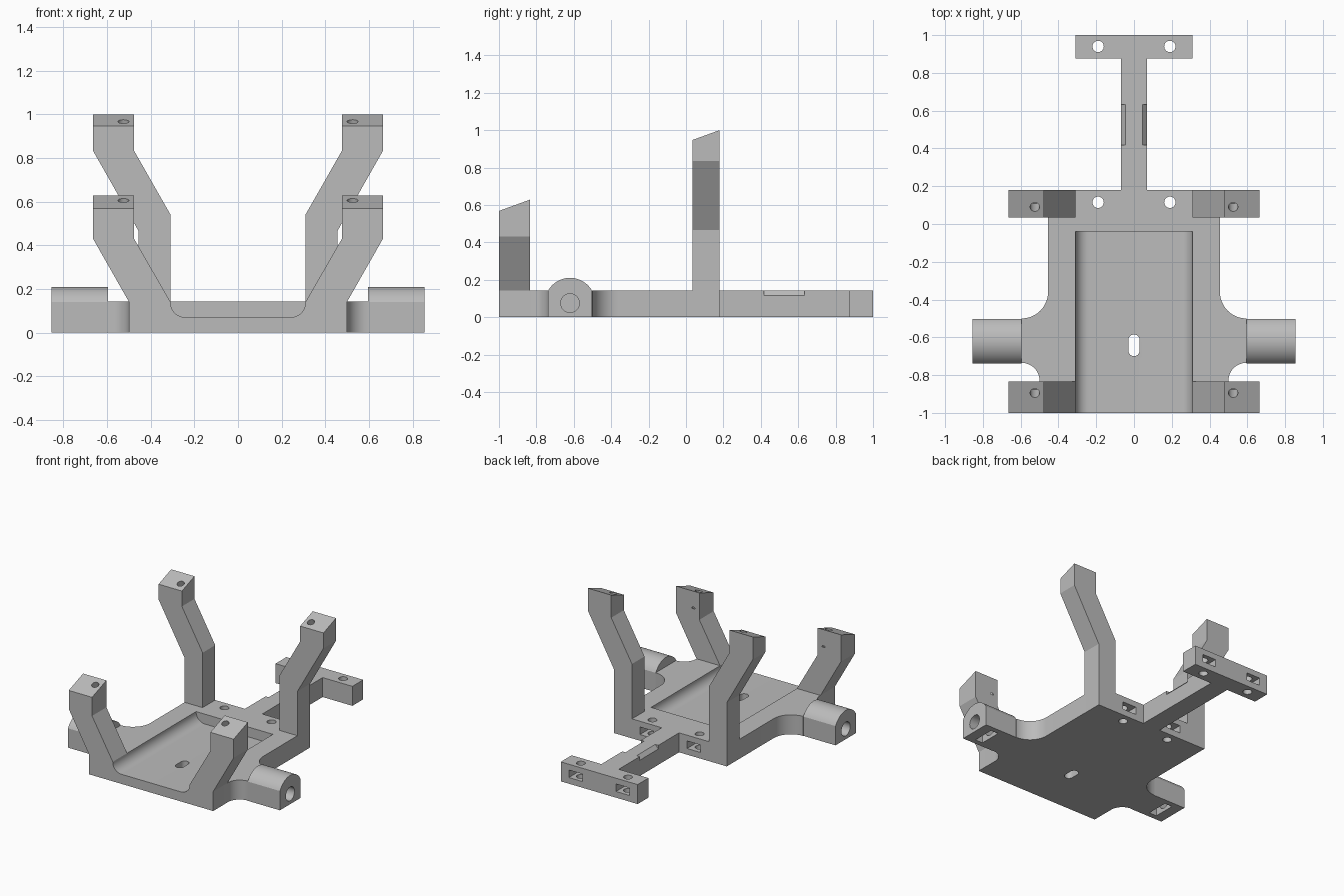
import bpy, bmesh, math
from mathutils import Matrix, Vector

cube = bpy.data.objects.get("Cube")
if cube:
    bpy.data.objects.remove(cube, do_unlink=True)

gray = bpy.data.materials.new("light_gray")
gray.use_nodes = True
color = (0.5, 0.5, 0.5, 1)
gray.diffuse_color = color
gray.node_tree.nodes["Principled BSDF"].inputs["Base Color"].default_value = color

PLATE_TOP = 0.142
TILT = math.radians(20)
AXES = {"x": lambda u, v, t: (t, u, v),
        "y": lambda u, v, t: (u, t, v),
        "z": lambda u, v, t: (u, v, t)}


def finish(name, bm):
    bmesh.ops.recalc_face_normals(bm, faces=bm.faces)
    mesh = bpy.data.meshes.new(name)
    bm.to_mesh(mesh)
    bm.free()
    mesh.materials.append(gray)
    obj = bpy.data.objects.new(name, mesh)
    bpy.context.collection.objects.link(obj)
    return obj


def prism(name, points, axis, start, end):
    """Extrude a 2D profile along an axis."""
    bm = bmesh.new()
    face = bm.faces.new([bm.verts.new(AXES[axis](u, v, start)) for u, v in points])
    out = bmesh.ops.extrude_face_region(bm, geom=[face])
    moved = [g for g in out["geom"] if isinstance(g, bmesh.types.BMVert)]
    bmesh.ops.translate(bm, verts=moved, vec=Vector(AXES[axis](0, 0, end - start)))
    return finish(name, bm)


def box(name, x, y, z):
    return prism(name, [(x[0], y[0]), (x[1], y[0]), (x[1], y[1]), (x[0], y[1])], "z", *z)


def rod(name, center, radius, length, rotation):
    bm = bmesh.new()
    bmesh.ops.create_cone(bm, cap_ends=True, segments=32, radius1=radius, radius2=radius,
                          depth=length, matrix=Matrix.Translation(center) @ rotation)
    return finish(name, bm)


def arc(cx, cy, r, a, b, steps=12):
    angles = [math.radians(a + (b - a) * i / steps) for i in range(steps + 1)]
    return [(cx + r * math.cos(t), cy + r * math.sin(t)) for t in angles]


def mirrored(half):
    return half + [(-x, y) for x, y in reversed(half)]


def activate(obj):
    bpy.ops.object.select_all(action="DESELECT")
    obj.select_set(True)
    bpy.context.view_layer.objects.active = obj


def cut(target, cutter):
    cutter.hide_render = True
    mod = target.modifiers.new("cut", "BOOLEAN")
    mod.operation, mod.solver, mod.object = "DIFFERENCE", "EXACT", cutter
    activate(target)
    bpy.ops.object.modifier_apply(modifier=mod.name)
    bpy.data.objects.remove(cutter, do_unlink=True)


def smooth(obj):
    activate(obj)
    bpy.ops.object.shade_smooth_by_angle(angle=math.radians(25))


UPRIGHT = Matrix.Identity(4)
SIDEWAYS = Matrix.Rotation(math.pi / 2, 4, "Y")

# Base plate with filleted side lugs and the T-shaped tail
half = [(0.5, -1)]
half += arc(0.595, -0.83, 0.095, 180, 90)
half += arc(0.595, -0.36, 0.14, 270, 180)
half += [(0.455, 0.18), (0.07, 0.18), (0.07, 0.875), (0.31, 0.875), (0.31, 1)]
plate = prism("base_plate", mirrored(half), "z", 0, PLATE_TOP)

# Tray recess, open at the front, with rounded lower sides
tray = [(0.31, 0.3)] + arc(0.24, 0.14, 0.07, 0, -90)
cut(plate, prism("tray_cutter", mirrored(tray), "y", -1.1, -0.04))

# Oblong slot through the tray floor
slot = arc(0, -0.615, 0.03, 0, 180) + arc(0, -0.67, 0.03, 180, 360)
cut(plate, prism("slot_cutter", slot, "z", -0.1, 0.3))

for s in (-1, 1):
    # Screw holes and nut pockets opening to the back
    for hole_y, back in ((0.115, 0.18), (0.94, 1)):
        cut(plate, rod("hole_cutter", (s * 0.19, hole_y, 0.07), 0.03, 0.4, UPRIGHT))
        x = s * 0.19
        cut(plate, box("nut_cutter", (x - 0.055, x + 0.055),
                       (hole_y - 0.05, back + 0.05), (0.045, 0.1)))
    # Chamfered strap notches on the tail stem
    notch = [(s * 0.035, 0.153), (s * 0.08, 0.104), (s * 0.08, 0.153)]
    cut(plate, prism("notch_cutter", notch, "y", 0.418, 0.633))
smooth(plate)

# Round-topped side bosses with axle bore and nut pocket underneath
crown = math.degrees(math.acos(0.118 / 0.135))
boss_profile = [(-0.738, 0), (-0.502, 0)] + arc(-0.62, 0.075, 0.135, crown, 180 - crown, 24)
for side, s in (("left", 1), ("right", -1)):
    boss = prism(side + "_boss", boss_profile, "x", s * 0.595, s * 0.855)
    cut(boss, rod("bore_cutter", (s * 0.75, -0.62, 0.075), 0.05, 0.28, SIDEWAYS))
    cut(boss, box("nut_cutter", (s * 0.75 - 0.03, s * 0.75 + 0.03), (-0.7, -0.54), (-0.1, 0.14)))
    smooth(boss)


def arm(name, profile, s, front, back, hole_y):
    """Bent upright with a sloped, drilled top."""
    top = max(z for x, z in profile)
    obj = prism(name, [(s * x, z) for x, z in profile], "y", front, back)
    for v in obj.data.vertices:
        if v.co.z > top - 0.001:
            v.co.z -= (back - v.co.y) * math.tan(TILT)
    hole_z = top - (back - hole_y) * math.tan(TILT)
    cut(obj, rod("screw_cutter", (s * 0.525, hole_y, hole_z), 0.025, 0.24,
                 Matrix.Rotation(TILT, 4, "X")))
    smooth(obj)


# Four arms: short pair in front, tall pair behind
front_arm = [(0.31, PLATE_TOP), (0.5, PLATE_TOP), (0.665, 0.432), (0.665, 0.628),
             (0.477, 0.628), (0.477, 0.432)]
back_arm = [(0.31, PLATE_TOP), (0.455, PLATE_TOP), (0.455, 0.465), (0.665, 0.835),
            (0.665, 1), (0.477, 1), (0.477, 0.835), (0.31, 0.542)]
for side, s in (("left", 1), ("right", -1)):
    arm("front_arm_" + side, front_arm, s, -1, -0.835, -0.895)
    arm("back_arm_" + side, back_arm, s, 0.035, 0.18, 0.09)
